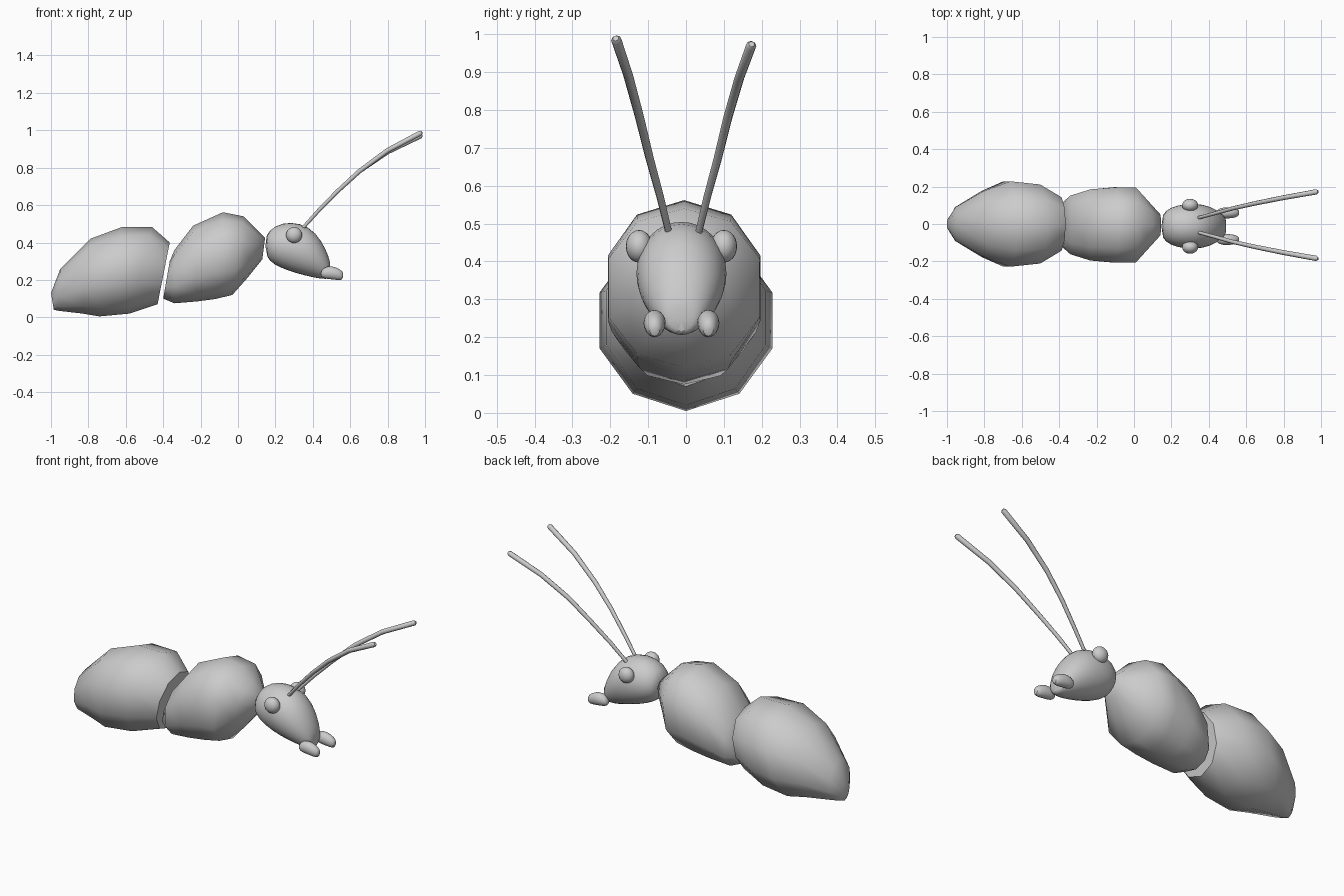
import bpy, bmesh, math
from mathutils import Vector

if "Cube" in bpy.data.objects:
    bpy.data.objects.remove(bpy.data.objects["Cube"])


def finish(name, bm, angle=60, subsurf=0):
    bmesh.ops.recalc_face_normals(bm, faces=bm.faces[:])
    mesh = bpy.data.meshes.new(name)
    bm.to_mesh(mesh)
    bm.free()
    ob = bpy.data.objects.new(name, mesh)
    bpy.context.collection.objects.link(ob)
    if subsurf:
        ob.modifiers.new("round", 'SUBSURF').levels = subsurf
        ob.modifiers["round"].render_levels = subsurf
    bpy.ops.object.select_all(action='DESELECT')
    ob.select_set(True)
    bpy.context.view_layer.objects.active = ob
    bpy.ops.object.shade_smooth_by_angle(angle=math.radians(angle))
    return ob


def loft(name, rings, sides, y=0.0, flat=1.0, **kw):
    """Skin tilted oval rings given as (bottom x, bottom z, top x, top z, half width)."""
    bm = bmesh.new()
    loops = []
    for bx, bz, tx, tz, w in rings:
        loop = []
        for i in range(sides):
            a = 2 * math.pi * i / sides
            c = math.cos(a)
            t = 0.5 - 0.5 * math.copysign(abs(c) ** flat, c)
            loop.append(bm.verts.new((bx + (tx - bx) * t, y + w * math.sin(a), bz + (tz - bz) * t)))
        loops.append(loop)
    for p, q in zip(loops, loops[1:]):
        for i in range(sides):
            j = (i + 1) % sides
            bm.faces.new((p[i], p[j], q[j], q[i]))
    bm.faces.new(loops[0])
    bm.faces.new(loops[-1])
    return finish(name, bm, **kw)


# Body segments
loft("abdomen", [
    (-.985, .04, -1.0, .13, .03), (-.96, .035, -.95, .26, .095),
    (-.83, .02, -.79, .42, .185), (-.74, .005, -.62, .483, .24),
    (-.58, .02, -.46, .483, .222), (-.43, .07, -.365, .40, .15)], 10)

loft("thorax", [
    (-.40, .10, -.365, .30, .12), (-.34, .075, -.34, .36, .165),
    (-.22, .085, -.24, .49, .20), (-.12, .098, -.08, .562, .212),
    (-.03, .12, .03, .54, .21), (.05, .21, .10, .47, .125),
    (.13, .31, .145, .425, .06)], 10, y=-.005, flat=.85)

MID = -.012  # the head sits slightly off centre
loft("head", [
    (.15, .32, .14, .44, .065), (.19, .28, .20, .495, .105),
    (.27, .245, .28, .515, .124), (.36, .22, .38, .492, .122),
    (.43, .205, .45, .41, .092), (.475, .203, .488, .32, .057),
    (.49, .21, .495, .28, .035)], 16, y=MID, subsurf=1)

for side, label in ((1, "left"), (-1, "right")):
    # Eyes
    bm = bmesh.new()
    bmesh.ops.create_uvsphere(bm, u_segments=20, v_segments=12, radius=1)
    bmesh.ops.scale(bm, vec=(.043, .035, .043), verts=bm.verts[:])
    bmesh.ops.translate(bm, vec=(.30, MID + side * .112, .44), verts=bm.verts[:])
    finish(label + "_eye", bm)

    # Mandibles
    loft(label + "_mandible", [
        (.44, .225, .445, .25, .014), (.45, .207, .465, .272, .028),
        (.49, .202, .505, .278, .033), (.535, .197, .55, .258, .027),
        (.56, .198, .567, .235, .014)], 10, y=MID + side * .071, subsurf=1)

    # Antennae
    tip = .97 if side > 0 else .985
    path = [(.34, .038, .47), (.43, .062, .57), (.53, .09, .672),
            (.65, .117, .782), (.80, .147, .885 + (tip - .97) / 2), (.975, .178, tip)]
    centre = Vector((0, MID * .5, 0))
    bm = bmesh.new()
    pts = [Vector((x, side * y, z)) + centre for x, y, z in path]
    ends = pts + [pts[-1] + (pts[-1] - pts[-2]).normalized() * .01]
    radii = [.009, .010, .011, .012, .013, .014, .008]
    loops = []
    for i, p in enumerate(ends):
        d = (ends[min(i + 1, len(ends) - 1)] - ends[max(i - 1, 0)]).normalized()
        u = d.cross(Vector((0, 1, 0))).normalized()
        v = d.cross(u)
        loops.append([bm.verts.new(p + (u * math.cos(k * math.pi / 4) + v * math.sin(k * math.pi / 4)) * radii[i])
                      for k in range(8)])
    for p, q in zip(loops, loops[1:]):
        for k in range(8):
            bm.faces.new((p[k], p[(k + 1) % 8], q[(k + 1) % 8], q[k]))
    bm.faces.new(loops[0])
    bm.faces.new(loops[-1])
    finish(label + "_antenna", bm)
